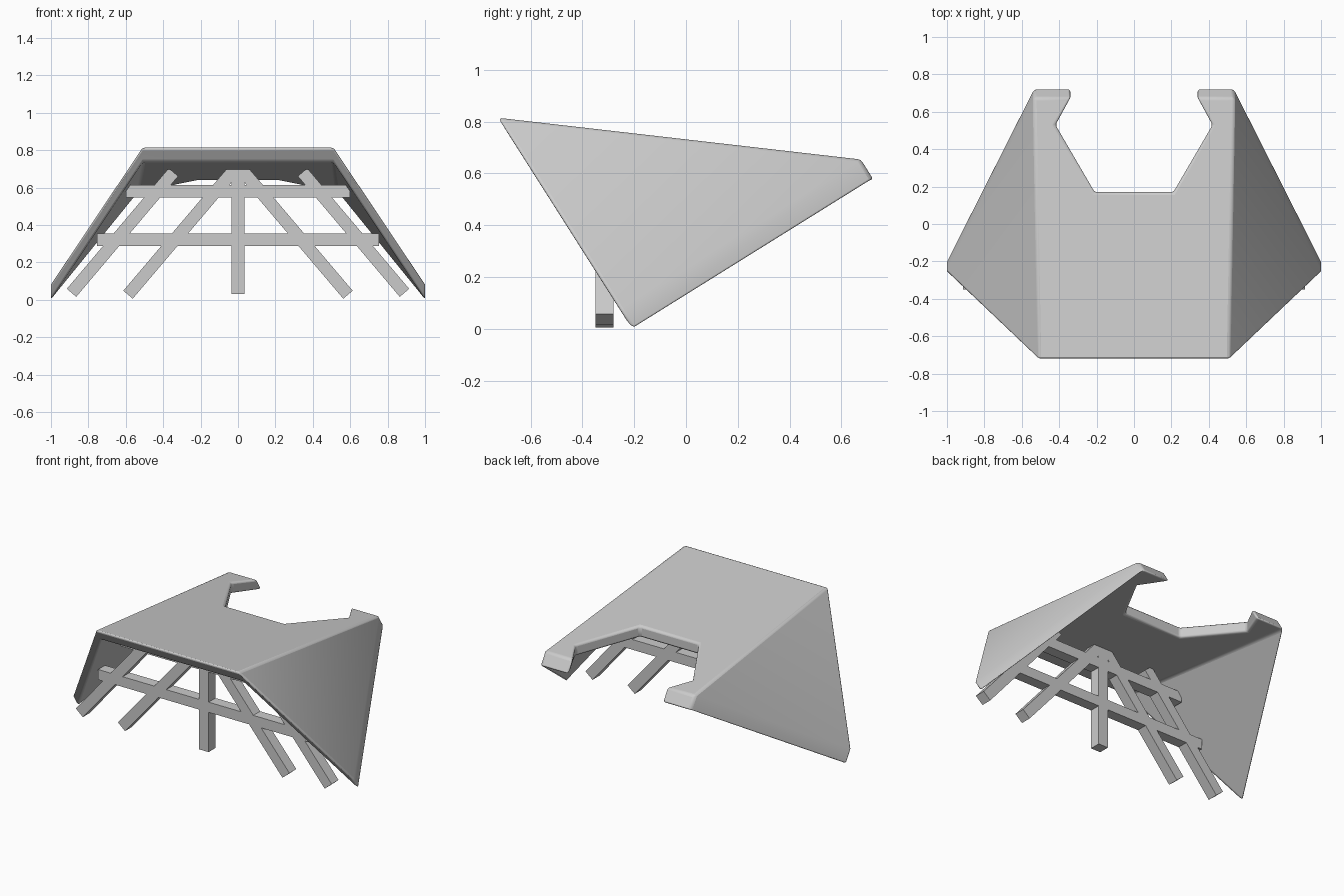
import bpy, bmesh
from mathutils import Vector

cube = bpy.data.objects.get("Cube")
if cube:
    bpy.data.objects.remove(cube)


def make_material(name, rgb):
    mat = bpy.data.materials.new(name)
    mat.use_nodes = True
    mat.diffuse_color = (*rgb, 1)
    mat.node_tree.nodes["Principled BSDF"].inputs["Base Color"].default_value = (*rgb, 1)
    return mat


gray = make_material("plain gray", (0.6, 0.6, 0.6))


def add_object(name, bm):
    bmesh.ops.recalc_face_normals(bm, faces=bm.faces)
    mesh = bpy.data.meshes.new(name)
    bm.to_mesh(mesh)
    bm.free()
    mesh.materials.append(gray)
    obj = bpy.data.objects.new(name, mesh)
    bpy.context.collection.objects.link(obj)
    return obj


# Folded shell: sloping roof with a notch at the back and two triangular sides
def roof_z(y):
    return 0.815 - 0.115 * (y + 0.725)


SLANT = Vector((0, 0.05, -0.08))
DROP = Vector((0, 0, -0.0742))
# Half outline of the roof, front corner to the notch: x, y, thickness direction
half = [(0.51, -0.725, SLANT), (0.535, 0.675, SLANT), (0.335, 0.675, SLANT),
        (0.42, 0.53, DROP), (0.21, 0.17, DROP)]
outline = half + [(-x, y, d) for x, y, d in reversed(half)]

bm = bmesh.new()
upper, lower = [], []
for x, y, d in outline:
    p = Vector((x, y, roof_z(y)))
    upper.append(bm.verts.new(p))
    lower.append(bm.verts.new(p + d))
bm.faces.new(upper)
bm.faces.new(lower[::-1])
n = len(outline)
for i in range(n):
    j = (i + 1) % n
    if i not in (0, n - 2):          # the side folds stay joined to the wings
        bm.faces.new((upper[i], lower[i], lower[j], upper[j]))
for s, front, back in ((1, 0, 1), (-1, n - 1, n - 2)):
    p = Vector((s * 1.005, -0.255, 0.075))
    tip, tip_low = bm.verts.new(p), bm.verts.new(p + SLANT)
    bm.faces.new((upper[front], tip, upper[back]))
    bm.faces.new((lower[front], lower[back], tip_low))
    bm.faces.new((upper[front], lower[front], tip_low, tip))
    bm.faces.new((upper[back], tip, tip_low, lower[back]))
shell = add_object("shell", bm)
bevel = shell.modifiers.new("soft edges", 'BEVEL')
bevel.width = 0.014
bevel.segments = 3
bevel.limit_method = 'ANGLE'
bpy.context.view_layer.objects.active = shell
shell.select_set(True)
bpy.ops.object.shade_smooth_by_angle()
shell.select_set(False)


# Lattice of square bars standing in one upright plane
def bar(name, start, end, width=0.066):
    a, b = Vector((start[0], -0.315, start[1])), Vector((end[0], -0.315, end[1]))
    along = b - a
    side = along.normalized().cross(Vector((0, 1, 0))) * width / 2
    depth = Vector((0, 0.035, 0))
    bm = bmesh.new()
    ring = [bm.verts.new(a + side * u + depth * v)
            for u, v in ((-1, -1), (1, -1), (1, 1), (-1, 1))]
    face = bm.faces.new(ring)
    new = bmesh.ops.extrude_face_region(bm, geom=[face])["geom"]
    bmesh.ops.translate(bm, vec=along, verts=[g for g in new if isinstance(g, bmesh.types.BMVert)])
    return add_object(name, bm)


bar("center_post", (0, 0.03), (0, 0.70), 0.07)
bar("lower_rail", (-0.755, 0.32), (0.755, 0.32))
bar("upper_rail", (-0.6, 0.58), (0.6, 0.58))
for s, label in ((1, "left"), (-1, "right")):
    bar(label + "_inner_brace", (s * 0.588, 0.027), (s * 0.025, 0.69))
    bar(label + "_outer_brace", (s * 0.89, 0.037), (s * 0.345, 0.682))
